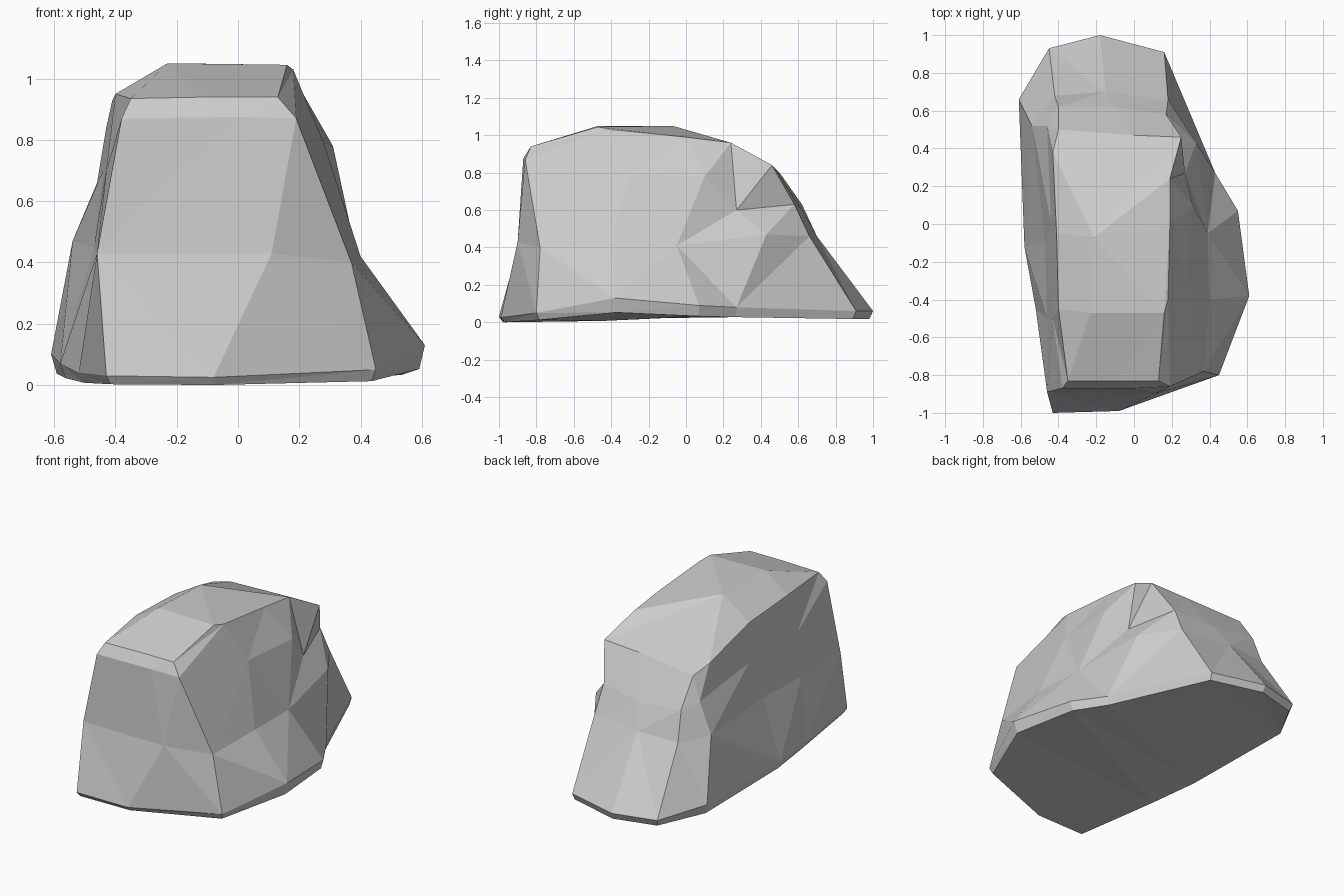
import bpy, bmesh
from mathutils import Vector

if "Cube" in bpy.data.objects:
    bpy.data.objects.remove(bpy.data.objects["Cube"])

# Cross-section profiles, counter-clockwise from the front-left corner
foot = [(-.43, -1, .03), (-.08, -.99, .025), (.45, -.8, .05), (.61, -.38, .13),
        (.55, .07, .09), (.43, .27, .08), (.16, .91, .06), (-.18, 1, .06),
        (-.45, .93, .06), (-.61, .66, .1), (-.58, -.12, .07), (-.52, -.45, .04)]
waist = [(-.46, -.89, .43), (.11, -.9, .43), (.37, -.78, .4), (.4, -.4, .42),
         (.39, -.05, .41), (.33, .43, .47), (.18, .66, .46), (-.15, .7, .46),
         (-.42, .68, .45), (-.54, .52, .47), (-.47, -.1, .45), (-.46, -.5, .43)]
shoulder = [(-.38, -.87, .87), (0, -.87, .875), (.19, -.86, .87), (.28, -.3, .79),
            (.31, .1, .78), (.27, .27, .6), (.17, .58, .63), (-.1, .62, .6),
            (-.4, .62, .63), (-.46, .52, .66), (-.44, 0, .7), (-.43, -.5, .7)]
brow = [(-.35, -.83, .935), (-.1, -.83, .94), (.13, -.83, .94), (.18, -.4, 1.03),
        (.19, 0, .99), (.19, .24, .96), (.25, .46, .84), (0, .47, .83),
        (-.4, .5, .8), (-.43, .38, .84), (-.41, -.05, .93), (-.4, -.45, .95)]

# Crown triangle and which of its corners each brow point rises to
crown = [(-.23, -.47, 1.05), (.16, -.47, 1.045), (-.21, -.07, 1.05)]
rises_to = "001112222220"

bm = bmesh.new()


def ring(points):
    return [bm.verts.new(Vector(p)) for p in points]


# Underside is the foot outline drawn slightly inward
base = ring([(x * .97, y * .98, max(0, z * .5 - .0125)) for x, y, z in foot])
rings = [base] + [ring(p) for p in (foot, waist, shoulder, brow)]
peaks = ring(crown)
rings.append([peaks[int(c)] for c in rises_to])

# Loft the faceted sides, then close top and bottom
for low, high in zip(rings, rings[1:]):
    for i in range(len(low)):
        j = (i + 1) % len(low)
        corners = list(dict.fromkeys((low[i], low[j], high[j], high[i])))
        bm.faces.new(corners)
bm.faces.new(peaks)
bm.faces.new(list(reversed(base)))
bmesh.ops.triangulate(bm, faces=bm.faces[:])
bmesh.ops.recalc_face_normals(bm, faces=bm.faces[:])

mesh = bpy.data.meshes.new("boulder")
bm.to_mesh(mesh)
bm.free()
boulder = bpy.data.objects.new("boulder", mesh)
bpy.context.collection.objects.link(boulder)
